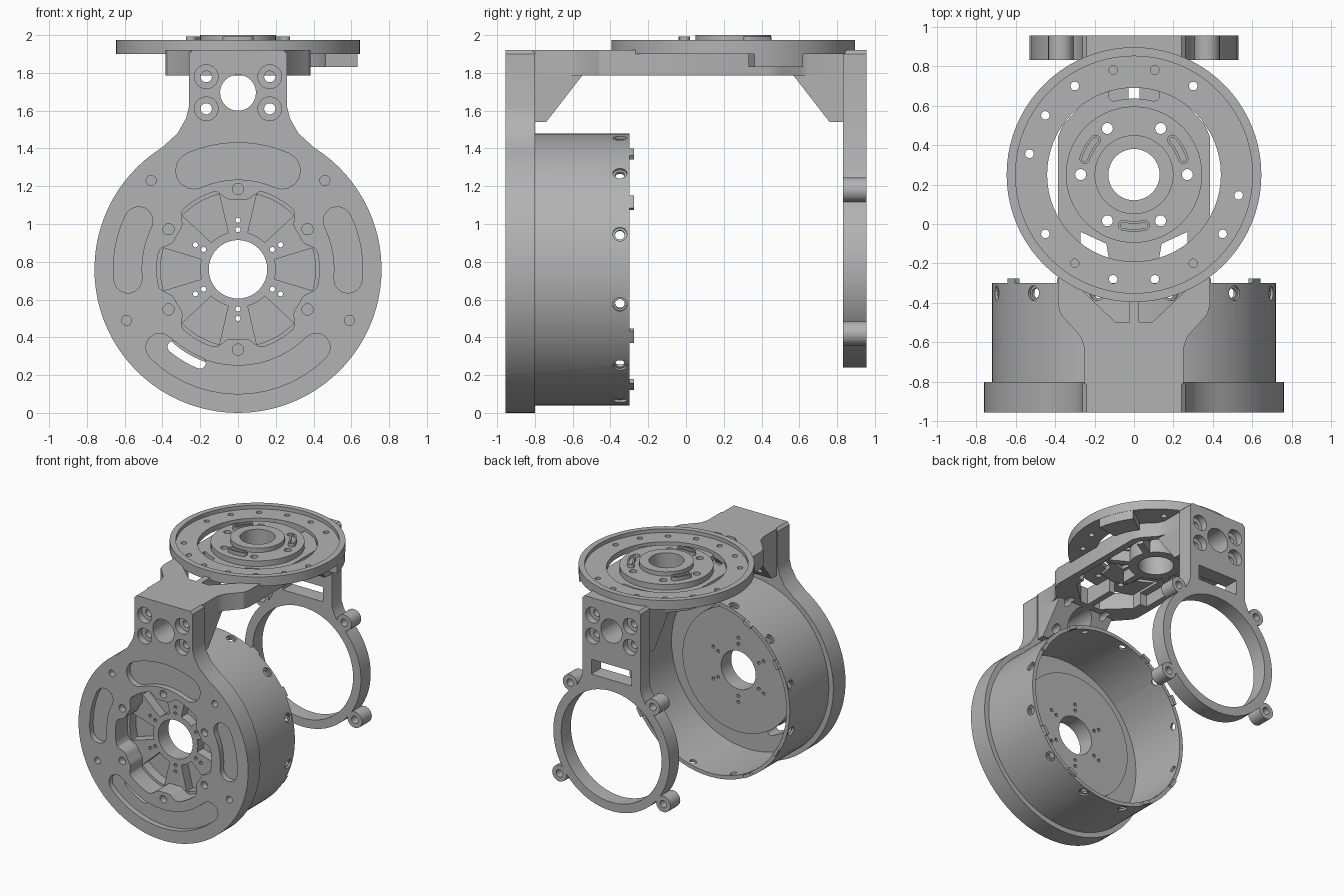
import bpy, bmesh
from math import sin, cos, radians
from mathutils import Matrix, Vector

if "Cube" in bpy.data.objects:
    bpy.data.objects.remove(bpy.data.objects["Cube"], do_unlink=True)

metal = bpy.data.materials.new("machined_grey")
metal.use_nodes = True
GREY = (0.45, 0.45, 0.45, 1)
metal.diffuse_color = GREY
metal.node_tree.nodes["Principled BSDF"].inputs["Base Color"].default_value = GREY

# Extrusion frames: a profile (u, v) swept along the named axis
ALONG = {"z": Matrix(),
         "y": Matrix(((1, 0, 0, 0), (0, 0, 1, 0), (0, 1, 0, 0), (0, 0, 0, 1))),
         "x": Matrix(((0, 0, 1, 0), (1, 0, 0, 0), (0, 1, 0, 0), (0, 0, 0, 1)))}
HUB = 0.76           # height of the drum axis
DISC = 0.25          # y of the turntable axis
SIXTHS = range(0, 360, 60)


def arc(cx, cy, r, a0, a1, n):
    return [(cx + r * cos(radians(a0 + (a1 - a0) * i / n)),
             cy + r * sin(radians(a0 + (a1 - a0) * i / n))) for i in range(n + 1)]


def circle(cx, cy, r, n=20):
    return arc(cx, cy, r, 0, 360, n)[:-1]


def polar(cx, cy, r, a):
    return cx + r * cos(radians(a)), cy + r * sin(radians(a))


def sector(cx, cy, r0, r1, a0, a1, n=10):
    return arc(cx, cy, r1, a0, a1, n) + arc(cx, cy, r0, a1, a0, n)


def slot(cx, cy, r0, r1, a0, a1, n=14):
    """Curved slot with round ends."""
    m, c = (r0 + r1) / 2, (r1 - r0) / 2
    end, start = polar(cx, cy, m, a1), polar(cx, cy, m, a0)
    return (arc(cx, cy, r1, a0, a1, n) + arc(*end, c, a1, a1 + 180, 8)[1:-1]
            + arc(cx, cy, r0, a1, a0, n) + arc(*start, c, a0 + 180, a0 + 360, 8)[1:-1])


def mirrored(half):
    return half + [(-u, v) for u, v in reversed(half)]


def solid(name, profiles, lo, hi, axis="z", frames=None):
    """Sweep each profile from lo to hi along the axis into one object."""
    bm = bmesh.new()
    for i, pts in enumerate(profiles):
        m = frames[i] if frames else ALONG[axis]
        face = bm.faces.new([bm.verts.new(m @ Vector((u, v, lo))) for u, v in pts])
        new = bmesh.ops.extrude_face_region(bm, geom=[face])["geom"]
        shift = m.to_3x3() @ Vector((0, 0, hi - lo))
        bmesh.ops.translate(bm, vec=shift, verts=[g for g in new if isinstance(g, bmesh.types.BMVert)])
    bmesh.ops.recalc_face_normals(bm, faces=bm.faces)
    me = bpy.data.meshes.new(name)
    bm.to_mesh(me)
    bm.free()
    me.materials.append(metal)
    ob = bpy.data.objects.new(name, me)
    bpy.context.collection.objects.link(ob)
    return ob


def cut(ob, profiles, lo, hi, axis="z", frames=None):
    tool = solid("cutter", profiles, lo, hi, axis, frames)
    tool.hide_render = True
    mod = ob.modifiers.new("cut", "BOOLEAN")
    mod.operation, mod.solver, mod.object = "DIFFERENCE", "EXACT", tool
    bpy.context.view_layer.objects.active = ob
    bpy.ops.object.modifier_apply(modifier=mod.name)
    bpy.data.objects.remove(tool, do_unlink=True)


# Front plate: round face with a flared neck
neck = [(0.24, 1.92), (0.26, 1.9), (0.26, 1.62), (0.275, 1.56), (0.32, 1.48)]
front = solid("front_plate", [neck + arc(0, HUB, 0.76, 58, -238, 72)
                              + [(-u, v) for u, v in reversed(neck)]], -0.955, -0.80, "y")

# Scalloped pocket: dips inward around each screw boss
pocket = []
for a in range(0, 360, 3):
    d = abs(a % 60 - 30)
    pocket.append(polar(0, HUB, 0.37 + 0.06 * min(max((d - 8) / 8, 0), 1), a))
cut(front, [pocket], -1, -0.7, "y")

# Shallow curved recesses, through slot and screw holes
cut(front, [slot(0, HUB, 0.475, 0.67, 66, 114), slot(0, HUB, 0.51, 0.66, -5, 26),
            slot(0, HUB, 0.51, 0.66, 154, 185), slot(0, HUB, 0.51, 0.66, -135, -45)],
    -1, -0.91, "y")
cut(front, [slot(0, HUB, 0.505, 0.565, 230, 248)], -1, -0.7, "y")
cut(front, [circle(s * x, z, 0.027, 14) for s in (-1, 1) for x, z in ((0.46, 1.23), (0.59, 0.49))],
    -1, -0.85, "y")
cut(front, [circle(*polar(0, HUB, 0.425, a + 30), 0.03, 14) for a in SIXTHS], -1, -0.9, "y")

# Hub boss behind the plate, pocketed between six spokes
boss = solid("hub_boss", [circle(0, HUB, 0.5, 64)], -0.80, -0.67, "y")
wedges = []
for a in SIXTHS:
    near, far = 15, 8
    wedges.append(arc(0, HUB, 0.2, a - 30 + near, a + 30 - near, 6)
                  + arc(0, HUB, 0.41, a + 30 - far - 6, a - 30 + far + 6, 10))
cut(boss, wedges, -0.9, -0.72, "y")
cut(boss, [circle(0, HUB, 0.155, 40)], -1, -0.5, "y")
cut(boss, [circle(*polar(0, HUB, r, a + 30), 0.014, 8) for a in SIXTHS for r in (0.21, 0.26)],
    -1, -0.5, "y")

# Open drum with radial screw holes and rim tabs
drum = solid("drum_wall", [circle(0, HUB, 0.72, 72)], -0.80, -0.30, "y")
cut(drum, [circle(0, HUB, 0.69, 72)], -1, 0, "y")
radial = [Matrix.Translation((0, -0.35, HUB)) @ Matrix.Rotation(radians(-a), 4, "Y") @ ALONG["x"]
          for a in range(15, 360, 30)]
cut(drum, [circle(0, 0, 0.026, 14)] * len(radial), 0.6, 0.8, frames=radial)
cut(drum, [circle(0, 0, 0.038, 14)] * len(radial), 0.705, 0.8, frames=radial)
solid("drum_tabs", [sector(0, HUB, 0.692, 0.718, a - 3, a + 3, 3)
                    for a in (30, 60, 120, 150, 210, 240, 300, 330)], -0.305, -0.275, "y")

# Rear bracket: neck, window and bearing ring
half = [(0.24, 1.92), (0.26, 1.9), (0.26, 1.28), (0.28, 1.23)]
rear = solid("rear_bracket", [half + arc(0, HUB, 0.52, 54, -234, 64)
                              + [(-u, v) for u, v in reversed(half)]], 0.83, 0.955, "y")
cut(rear, [circle(0, HUB, 0.45, 64)], 0, 2, "y")
cut(rear, [mirrored([(0.18, 1.3), (0.18, 1.42)])], 0, 2, "y")
spots = [(s * x, z) for s in (-1, 1) for x, z in ((0.37, 1.18), (0.465, 0.42))]
lugs = solid("rear_lugs", [circle(*p, 0.065, 20) for p in spots], 0.83, 0.955, "y")
cut(lugs, [circle(*p, 0.03, 14) for p in spots], 0, 2, "y")

# Bridge joining both necks
outline = mirrored([(0.25, -0.81), (0.25, -0.63), (0.27, -0.57), (0.37, -0.46), (0.385, -0.41),
                    (0.385, 0.44), (0.36, 0.5), (0.27, 0.6), (0.25, 0.65), (0.25, 0.84)])
bridge = solid("bridge", [outline], 1.785, 1.92)
cut(bridge, [mirrored([(0.33, -0.25), (0.33, 0.45), (0.23, 0.58)])], 1.7, 1.88)
cell = [(0.025, -0.5), (0.09, -0.5), (0.27, -0.33), (0.27, -0.04), (0.14, -0.1), (0.12, -0.22),
        (0.025, -0.25)]
cut(bridge, [cell, [(-u, v) for u, v in reversed(cell)]], 1.7, 2)
cut(bridge, [slot(0, DISC, 0.385, 0.445, 76, 104)], 1.7, 2)
cut(bridge, [sector(0, DISC, 0.19, 0.325, a - 20, a + 20) for a in SIXTHS], 1.7, 2)
cut(bridge, [circle(0, DISC, 0.16, 40)], 1.7, 2)
solid("bridge_ribs", [[polar(*polar(0, DISC, r, a), 0.025, a + t) for r, t in
                       ((0.17, -90), (0.34, -90), (0.34, 90), (0.17, 90))]
                      for a in range(30, 390, 60)], 1.79, 1.9)

# Gussets under each end of the bridge
front_gusset = solid("front_gusset", [[(-0.80, 1.54), (-0.74, 1.54), (-0.55, 1.785),
                                       (-0.80, 1.785)]], -0.25, 0.25, "x")
rear_gusset = solid("rear_gusset", [[(0.83, 1.54), (0.76, 1.54), (0.57, 1.785),
                                     (0.83, 1.785)]], -0.25, 0.25, "x")

# Neck bores and counterbored screws run through both ends
screws = [(s * 0.168, z) for s in (-1, 1) for z in (1.61, 1.78)]
for ob in (front, rear, front_gusset, rear_gusset, bridge):
    for lo, hi in ((-1, -0.5), (0.5, 1)):
        cut(ob, [circle(0, 1.695, 0.095, 32)] + [circle(*p, 0.03, 14) for p in screws], lo, hi, "y")
cut(front, [circle(*p, 0.063) for p in screws], -1, -0.9, "y")
cut(rear, [circle(*p, 0.063) for p in screws], 0.9, 1, "y")

# Turntable ring with raised lip and bolt circle
ring = solid("turntable_ring", [circle(0, DISC, 0.645, 80)], 1.90, 1.975)
cut(ring, [circle(0, DISC, 0.44, 64)], 1.8, 2.1)
cut(ring, [circle(0, DISC, 0.6, 80)], 1.945, 2.1)
cut(ring, [circle(*polar(0, DISC, 0.54, 11.25 + 22.5 * i), 0.022, 12)
           for i in range(16) if i not in (0, 1, 8)], 1.8, 2.1)
solid("ring_block", [sector(0, DISC, 0.47, 0.643, 10, 35)], 1.83, 1.91)

# Central hub, collar and three raised keys
hub = solid("turntable_hub", [circle(0, DISC, 0.345, 64)], 1.905, 1.965)
cut(hub, [circle(0, DISC, 0.15, 40)], 1.7, 2.1)
cut(hub, [circle(*polar(0, DISC, 0.27, a), 0.028, 14) for a in SIXTHS], 1.7, 2.1)
collar = solid("hub_collar", [circle(0, DISC, 0.2, 48)], 1.79, 2.0)
cut(collar, [circle(0, DISC, 0.13, 40)], 1.7, 2.1)
angles = (30, 150, 270)
keys = solid("hub_keys", [slot(0, DISC, 0.235, 0.289, a - 12, a + 12) for a in angles], 1.96, 1.993)
cut(keys, [slot(0, DISC, 0.248, 0.276, a - 12, a + 12) for a in angles], 1.975, 2.1)

# Smooth the round walls, keep machined edges crisp
for ob in bpy.context.scene.objects:
    ob.select_set(ob.type == "MESH")
bpy.ops.object.shade_smooth_by_angle(angle=radians(25))
